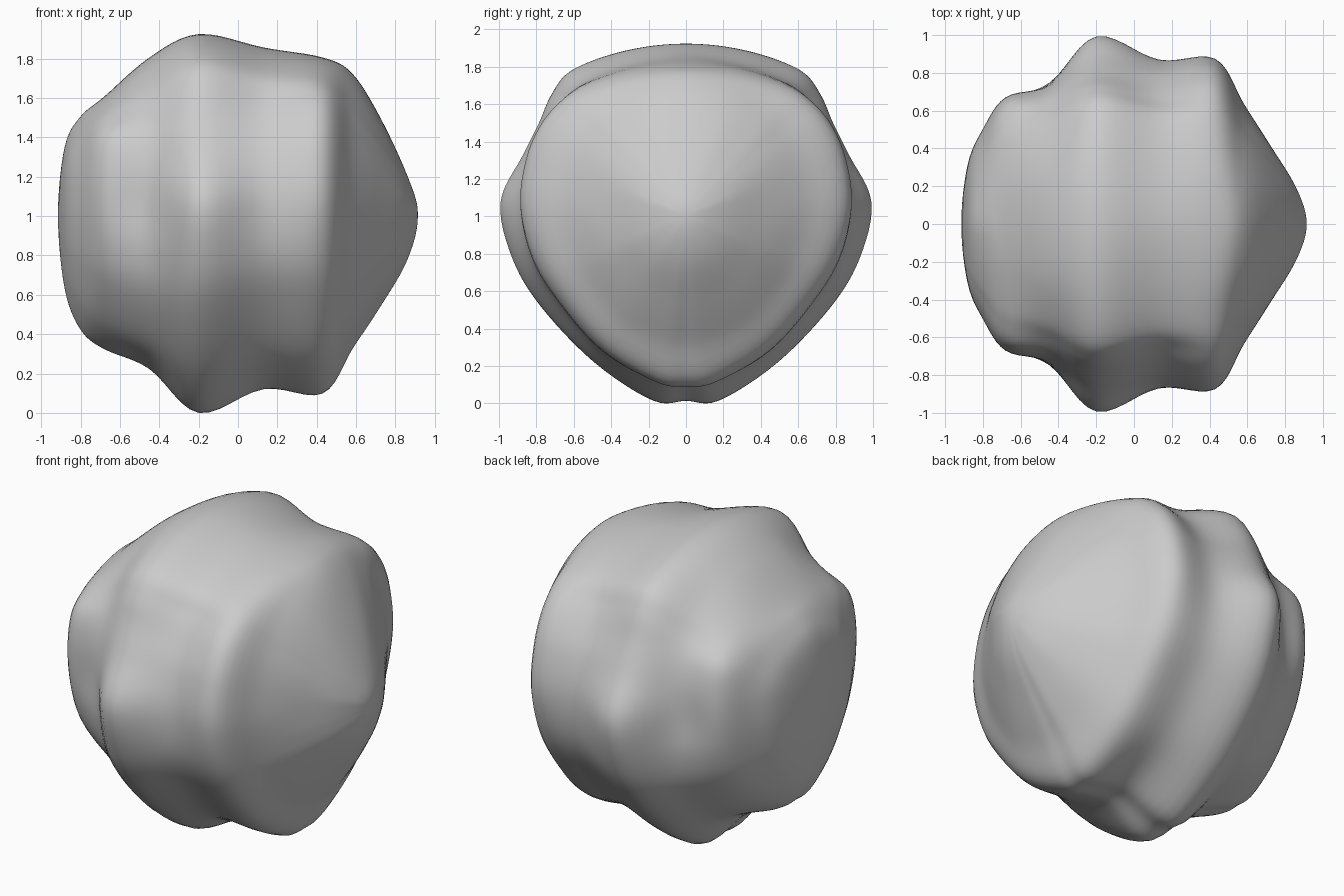
import bpy, bmesh, math

if "Cube" in bpy.data.objects:
    bpy.data.objects.remove(bpy.data.objects["Cube"])

# Stations along x, and radius around the x axis (through z = 1) at each angle from straight up
X = [.915, .86, .72, .58, .43, .13, -.2, -.45, -.68, -.8, -.88, -.915]
RADII = {
    0:   [.20, .50, .72, .80, .85, .92, .80, .60, .50, .35],
    20:  [.20, .50, .71, .82, .86, .94, .81, .62, .50, .34],
    38:  [.20, .48, .70, .87, .90, .99, .82, .67, .52, .34],
    48:  [.20, .47, .69, .90, .88, .97, .81, .71, .53, .34],
    58:  [.20, .46, .68, .91, .87, .93, .80, .74, .54, .34],
    70:  [.20, .44, .66, .90, .87, .93, .77, .71, .53, .33],
    86:  [.19, .42, .64, .88, .87, 1.0, .74, .67, .50, .32],
    104: [.19, .42, .62, .84, .86, .96, .76, .65, .48, .31],
    122: [.20, .43, .62, .81, .83, .92, .77, .64, .48, .31],
    148: [.22, .45, .65, .84, .85, .93, .78, .65, .52, .33],
    170: [.23, .47, .68, .90, .88, 1.012, .78, .68, .58, .37],
    180: [.23, .47, .68, .91, .88, .995, .78, .68, .58, .38],
}
STEPS = 6


def spline(a, b, c, d, t):
    """Catmull-Rom blend between tuples b and c."""
    return tuple(q + .5 * t * (r - p + t * (2 * p - 5 * q + 4 * r - s + t * (3 * (q - r) + s - p)))
                 for p, q, r, s in zip(a, b, c, d))


def meridian(radii):
    """Smooth (x, radius) line from the right pole to the left pole."""
    pts = list(zip(X, [0] + radii + [0]))
    pts = [(X[1], -radii[0])] + pts + [(X[-2], -radii[-1])]
    line = [spline(*pts[i:i + 4], k / STEPS) for i in range(len(pts) - 3) for k in range(STEPS)]
    return line + [pts[-2]]


# Control meridians for the whole turn, mirrored across y = 0
half = [(a, meridian(r)) for a, r in RADII.items()]
turn = half + [(360 - a, m) for a, m in half[-2:0:-1]]
n = len(turn)

bm = bmesh.new()
right_pole = bm.verts.new((X[0], 0, 1))
left_pole = bm.verts.new((X[-1], 0, 1))
columns = []
for i in range(n):
    lines = []
    for j in range(i - 1, i + 3):
        a, m = turn[j % n]
        a = math.radians(a)
        lines.append([(x, r * math.sin(a), 1 + r * math.cos(a)) for x, r in m])
    for k in range(STEPS):
        columns.append([bm.verts.new(spline(*p, k / STEPS)) for p in list(zip(*lines))[1:-1]])

# Skin the columns and close both ends
for c, d in zip(columns, columns[1:] + columns[:1]):
    bm.faces.new((right_pole, c[0], d[0]))
    bm.faces.new((left_pole, d[-1], c[-1]))
    for k in range(len(c) - 1):
        bm.faces.new((c[k], c[k + 1], d[k + 1], d[k]))
for _ in range(2):
    bmesh.ops.smooth_vert(bm, verts=bm.verts, factor=.4, use_axis_x=True, use_axis_y=True, use_axis_z=True)
bmesh.ops.recalc_face_normals(bm, faces=bm.faces)

# Boulder
mesh = bpy.data.meshes.new("boulder")
bm.to_mesh(mesh)
bm.free()
mesh.polygons.foreach_set("use_smooth", [True] * len(mesh.polygons))
boulder = bpy.data.objects.new("boulder", mesh)
bpy.context.collection.objects.link(boulder)

# Rest it on the ground
low = min(v.co.z for v in mesh.vertices)
for v in mesh.vertices:
    v.co.z -= low
